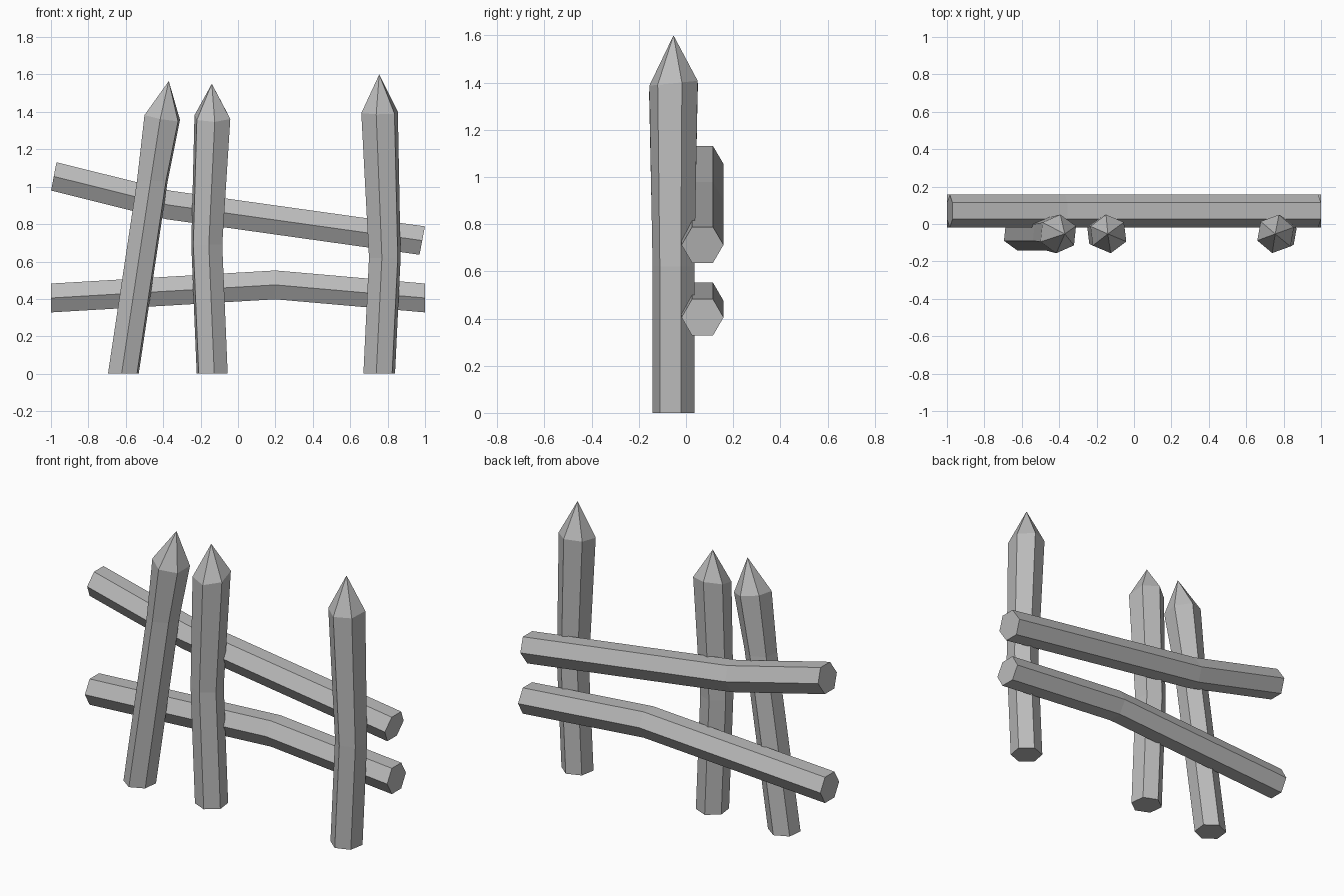
import bpy
import bmesh
import math
from mathutils import Vector

default = bpy.data.objects.get("Cube")
if default:
    bpy.data.objects.remove(default, do_unlink=True)

wood = bpy.data.materials.new("weathered grey wood")
wood.use_nodes = True
GREY = (0.5, 0.5, 0.5, 1)
wood.diffuse_color = GREY
wood.node_tree.nodes["Principled BSDF"].inputs["Base Color"].default_value = GREY


def hexagon(centre, radius, turn, u, v):
    """Six points round a centre, in the plane spanned by u and v."""
    angles = [math.radians(turn + 60 * k) for k in range(6)]
    return [Vector(centre) + radius * (math.cos(a) * Vector(u) + math.sin(a) * Vector(v))
            for a in angles]


def log(name, rings, tip=None):
    """Hexagonal log through the rings, with flat ends or a pointed tip."""
    bm = bmesh.new()
    loops = [[bm.verts.new(p) for p in ring] for ring in rings]
    for a, b in zip(loops, loops[1:]):
        for k in range(6):
            n = (k + 1) % 6
            bm.faces.new((a[k], a[n], b[n], b[k]))
    bm.faces.new(loops[0][::-1])
    if tip:
        point = bm.verts.new(tip)
        for k in range(6):
            bm.faces.new((loops[-1][k], loops[-1][(k + 1) % 6], point))
    else:
        bm.faces.new(loops[-1])
    bmesh.ops.recalc_face_normals(bm, faces=bm.faces)
    mesh = bpy.data.meshes.new(name)
    bm.to_mesh(mesh)
    bm.free()
    mesh.materials.append(wood)
    obj = bpy.data.objects.new(name, mesh)
    bpy.context.collection.objects.link(obj)


def rail(name, path, lean):
    """Crooked rail along x; lean tilts its cross-sections."""
    up = Vector((lean, 0, 1)).normalized()
    log(name, [hexagon((x, 0.07, z), 0.089, 0, (0, 1, 0), up) for x, z in path])


def post(name, turn, base_x, bend, top, tilt, tip):
    """Sharpened stake with a bend; tilt is the slope of its top ring in x and y."""
    y = -0.053
    flat = ((1, 0, 0), (0, 1, 0))
    sloped = ((1, 0, tilt[0]), (0, 1, tilt[1]))
    log(name, [
        hexagon((base_x, y, 0), 0.09, turn, *flat),
        hexagon((bend[0], y, bend[1]), 0.09, turn, *flat),
        hexagon((top[0], y, top[1]), 0.104, turn, *sloped),
    ], (tip[0], y, tip[1]))


# Cross rails
rail("upper_rail", [(-0.985, 1.055), (-0.37, 0.902), (0.985, 0.712)], 0.19)
rail("lower_rail", [(-1, 0.405), (0.2, 0.475), (1, 0.405)], 0)

# Pointed stakes
post("right_post", 24, -0.613, (-0.458, 1.03), (-0.405, 1.37), (-0.18, 0.1), (-0.37, 1.565))
post("middle_post", -23, -0.138, (-0.167, 0.69), (-0.137, 1.372), (0, 0.25), (-0.14, 1.55))
post("left_post", 20, 0.755, (0.785, 0.62), (0.757, 1.397), (0, 0.1), (0.755, 1.6))
